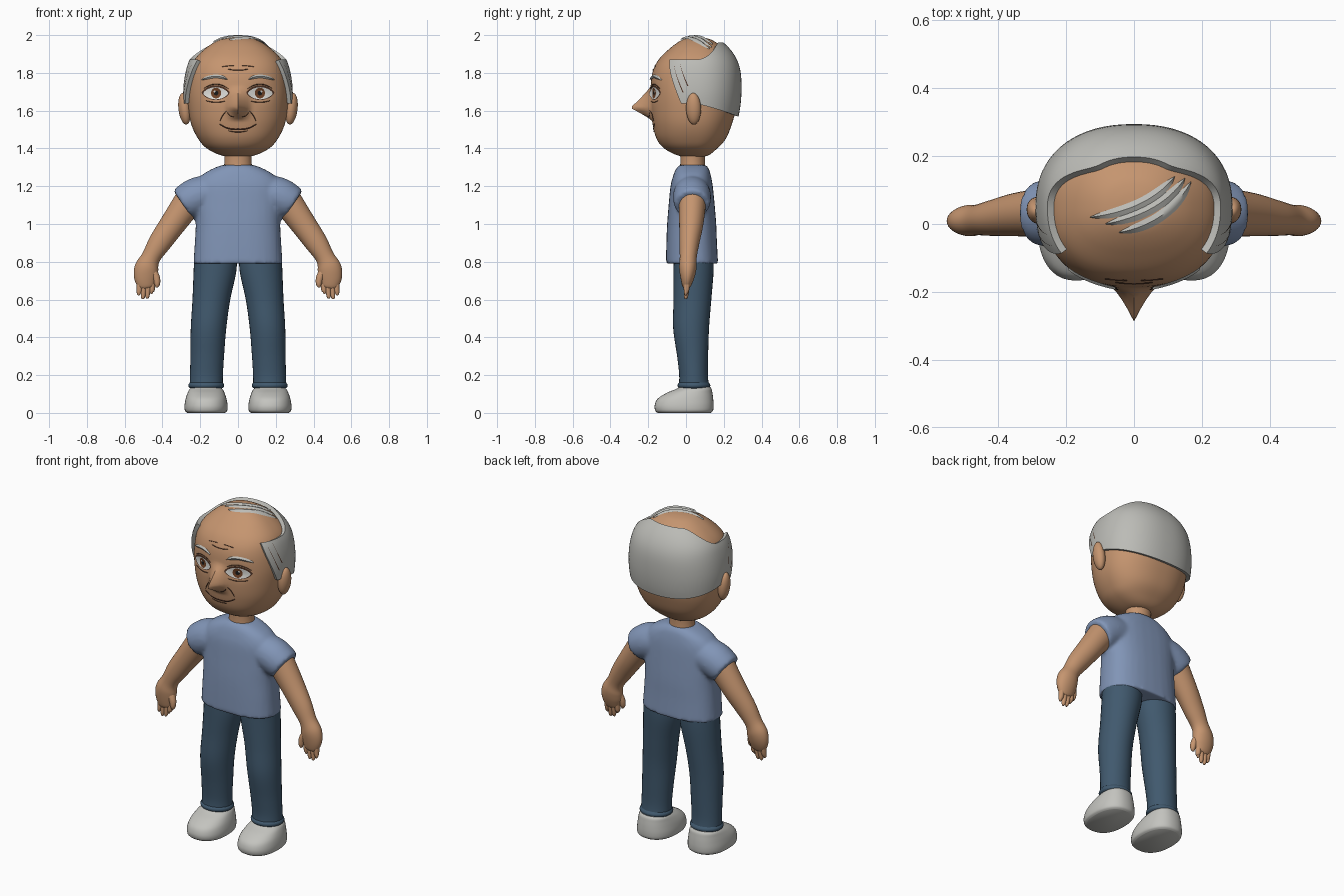
import bpy, bmesh, math
from mathutils import Vector
from mathutils.bvhtree import BVHTree

if "Cube" in bpy.data.objects:
    bpy.data.objects.remove(bpy.data.objects["Cube"])


def material(name, r, g, b):
    m = bpy.data.materials.new(name)
    m.use_nodes = True
    m.diffuse_color = (r, g, b, 1)
    bsdf = m.node_tree.nodes["Principled BSDF"]
    bsdf.inputs["Base Color"].default_value = (r, g, b, 1)
    bsdf.inputs["Roughness"].default_value = 0.7
    return m


SKIN = material("skin", .56, .30, .16)
SHIRT = material("shirt blue", .22, .30, .47)
JEANS = material("jeans navy", .052, .10, .155)
HAIR = material("grey hair", .50, .50, .47)
SHOE = material("shoe off-white", .55, .55, .52)
LINE = material("dark brown line", .08, .035, .02)
WHITE = material("eye white", .75, .75, .72)
IRIS = material("brown iris", .16, .055, .02)
BLACK = material("pupil black", .01, .01, .01)


def finish(ob, angle=45):
    bpy.ops.object.select_all(action='DESELECT')
    ob.select_set(True)
    bpy.context.view_layer.objects.active = ob
    bpy.ops.object.shade_smooth_by_angle(angle=math.radians(angle))
    return ob


def grid(name, rows, mat, closed=False, caps=False, out=None, mirror=False):
    """Mesh from rows of points; out gives the facing of an open plate."""
    n = len(rows[0])
    bm = bmesh.new()
    vs = [[bm.verts.new(p) for p in row] for row in rows]
    for a, b in zip(vs, vs[1:]):
        for j in range(n if closed else n - 1):
            k = (j + 1) % n
            bm.faces.new((a[j], a[k], b[k], b[j]))
    if caps:
        bm.faces.new(vs[0])
        bm.faces.new(vs[-1])
    bmesh.ops.remove_doubles(bm, verts=bm.verts, dist=1e-5)
    bmesh.ops.recalc_face_normals(bm, faces=bm.faces)
    if out and sum(f.normal.dot(out) for f in bm.faces) < 0:
        bmesh.ops.reverse_faces(bm, faces=bm.faces)
    me = bpy.data.meshes.new(name)
    bm.to_mesh(me)
    bm.free()
    me.materials.append(mat)
    ob = bpy.data.objects.new(name, me)
    bpy.context.collection.objects.link(ob)
    if mirror:
        ob.modifiers.new("mirror", 'MIRROR').use_mirror_merge = False
    return finish(ob)


def smooth_path(rows, k):
    """Catmull-Rom interpolation through rows of numbers."""
    res = []
    for i in range(len(rows) - 1):
        quad = (rows[max(i - 1, 0)], rows[i], rows[i + 1], rows[min(i + 2, len(rows) - 1)])
        for s in range(k):
            t = s / k
            res.append([b + .5 * t * (c - a + t * (2*a - 5*b + 4*c - d + t * (3*(b - c) + d - a)))
                        for a, b, c, d in zip(*quad)])
    return res + [list(rows[-1])]


def spow(v, e):
    return math.copysign(abs(v) ** e, v)


def tube(name, sections, mat, upright=False, mirror=False, power=2, k=5, n=32):
    """Loft through (x, y, z, half width, half depth) sections."""
    secs = smooth_path(sections, k)
    pts = [Vector(s[:3]) for s in secs]
    rows = []
    for i, s in enumerate(secs):
        tan = pts[min(i + 1, len(pts) - 1)] - pts[max(i - 1, 0)]
        wide = Vector((1, 0, 0)) if upright else Vector((0, 1, 0)).cross(tan).normalized()
        rows.append([pts[i] + wide * s[3] * spow(math.cos(a), 2 / power)
                     + Vector((0, s[4] * spow(math.sin(a), 2 / power), 0))
                     for a in (math.tau * j / n for j in range(n))])
    return grid(name, rows, mat, True, True, mirror=mirror)


# Head: z, half width, front y, back y
HEAD_Y = .05
head_rows = smooth_path([
    (1.352, .0, .05, .05), (1.362, .085, -.04, .115), (1.40, .165, -.115, .165),
    (1.45, .21, -.155, .21), (1.52, .245, -.175, .24), (1.6, .262, -.185, .262),
    (1.7, .268, -.188, .272), (1.8, .256, -.178, .268), (1.87, .23, -.145, .245),
    (1.93, .172, -.085, .2), (1.97, .11, -.03, .145), (1.985, .06, .01, .10),
    (1.99, 0, .05, .05)], 8)


def head_point(row, phi):
    z, rx, yf, yb = row
    c = spow(math.cos(phi), .87)
    depth = yb - HEAD_Y if c > 0 else HEAD_Y - yf
    return Vector((rx * spow(math.sin(phi), .87), HEAD_Y + depth * c, z))


def head_at(z, phi):
    for a, b in zip(head_rows, head_rows[1:]):
        if a[0] <= z <= b[0]:
            t = (z - a[0]) / (b[0] - a[0])
            return head_point([p + (q - p) * t for p, q in zip(a, b)], phi)


def shaped(p):
    """Pulls out the nose and presses in the eye sockets."""
    if p.y < 0:
        x, z = abs(p.x), p.z
        rise = (1.73 - z) / .115 if z > 1.615 else (z - 1.545) / .07
        p.y -= .108 * max(0, rise) ** 1.2 * max(0, 1 - x / .075) ** 1.5
        p.y += .012 * math.exp(-((x - .118) / .05) ** 2 - ((z - 1.69) / .035) ** 2)
    return p


head = grid("head", [[shaped(head_point(r, math.tau * j / 128)) for j in range(128)]
                     for r in head_rows], SKIN, True)
bm = bmesh.new()
bm.from_mesh(head.data)
surface = BVHTree.FromBMesh(bm)
bm.free()


def project(p, lift, top=False):
    """Drops a 2D point onto the face, or onto the crown."""
    if top:
        return surface.ray_cast(Vector((p.x, p.y, 3)), Vector((0, 0, -1)))[0] + Vector((0, 0, lift))
    return surface.ray_cast(Vector((p.x, -2, p.y)), Vector((0, 1, 0)))[0] - Vector((0, lift, 0))


def ribbon(name, p0, p1, p2, width, mat, lift=.004, both=True, top=False):
    p0, p1, p2 = Vector(p0), Vector(p1), Vector(p2)
    rows = []
    for i in range(21):
        t = i / 20
        p = p0 * (1 - t) ** 2 + p1 * 2 * t * (1 - t) + p2 * t * t
        d = ((p1 - p0) * (1 - t) + (p2 - p1) * t).normalized()
        w = width * (1.03 - (2 * t - 1 if both else t) ** 4)
        rows.append([project(p + Vector((-d.y, d.x)) * w * s, lift * (1 - .6 * abs(s)), top)
                     for s in (-1, -.5, 0, .5, 1)])
    return grid(name, rows, mat, out=Vector((0, 0, 1) if top else (0, -1, 0)), mirror=not top)


def patch(name, x, z, rx, rz, mat, lift, almond=0):
    rows = [[project(Vector((x + rx * r * math.cos(a),
                             z + rz * r * math.sin(a) * abs(math.sin(a)) ** almond)), lift)
             for a in (math.tau * j / 28 for j in range(28))] for r in (0, .25, .5, .75, 1)]
    return grid(name, rows, mat, True, out=Vector((0, -1, 0)), mirror=True)


# Eyes
patch("eye_outlines", .118, 1.695, .074, .039, LINE, .003, .4)
patch("eye_whites", .118, 1.692, .066, .032, WHITE, .005, .4)
patch("irises", .116, 1.693, .027, .028, IRIS, .007)
patch("pupils", .116, 1.693, .012, .012, BLACK, .0085)
patch("eye_glints", .124, 1.702, .005, .005, WHITE, .0095)

# Brows, mouth and skin lines
ribbon("eyebrows", (.055, 1.765), (.115, 1.80), (.195, 1.762), .009, HAIR, .012)
ribbon("mouth", (0, 1.502), (.06, 1.498), (.10, 1.532), .005, LINE, both=False)
ribbon("lower_lip_line", (0, 1.487), (.03, 1.487), (.05, 1.494), .002, LINE, both=False)
ribbon("smile_lines", (.06, 1.60), (.085, 1.575), (.095, 1.545), .002, LINE)
ribbon("nostril_lines", (.02, 1.568), (.045, 1.565), (.055, 1.59), .002, LINE)
ribbon("eyelid_creases", (.05, 1.715), (.115, 1.765), (.185, 1.715), .002, LINE)
ribbon("eye_bag_lines", (.065, 1.652), (.118, 1.635), (.175, 1.655), .002, LINE)
ribbon("lower_forehead_line", (0, 1.815), (.03, 1.815), (.055, 1.82), .0025, LINE, both=False)
ribbon("upper_forehead_line", (.02, 1.838), (.05, 1.84), (.085, 1.832), .002, LINE)

# Combed strands on the crown
for i, (a, b, c) in enumerate((((-.13, .02), (.04, .04), (.12, .14)),
                               ((-.085, .0), (.08, .03), (.15, .135)),
                               ((-.045, -.025), (.10, .0), (.168, .125)))):
    ribbon(f"crown_strand_{i + 1}", a, b, c, .015, HAIR, .011, top=True)


# Hair wrapping the sides and back
def hair_point(u, v, lift):
    phi = u * math.radians(104 + 21 * v)
    c = max(0, math.cos(phi))
    s = min(1, c / .85)
    low, high = 1.64 - .065 * c, 1.86 + .085 * s * s * (3 - 2 * s)
    p = head_at(low + (high - low) * v, phi)
    n = Vector((p.x / .072, (p.y - HEAD_Y) / .058, (p.z - 1.68) / .10)).normalized()
    return p + n * lift


COLS, ROWS = 72, 16
rows = []
for i in range(-1, ROWS + 2):
    v = min(max(i, 0), ROWS) / ROWS
    rows.append([hair_point(min(max(j, 0), COLS) / COLS * 2 - 1, v,
                            .022 if 0 <= i <= ROWS and 0 <= j <= COLS else -.006)
                 for j in range(-1, COLS + 2)])
grid("side_and_back_hair", rows, HAIR)

# Partings in the sideburns
for i, (u, v0) in enumerate(((.93, .25), (.86, .4))):
    rows = [[hair_point(u + .006 * s * (1 - t) + .01 * t, v0 + (.93 - v0) * t, .0245)
             for s in (-1, 1)] for t in (k / 8 for k in range(9))]
    grid(f"sideburn_partings_{i + 1}", rows, LINE, out=Vector((1, 0, 0)), mirror=True)

# Ears
for side, s in (("left", 1), ("right", -1)):
    bpy.ops.mesh.primitive_uv_sphere_add(segments=24, ring_count=16, location=(s * .283, .04, 1.61),
                                         rotation=(0, s * .12, s * -.2))
    ear = bpy.context.object
    ear.name = side + "_ear"
    ear.scale = (.032, .04, .084)
    ear.data.materials.append(SKIN)
    finish(ear)

tube("neck", [(0, .035, 1.26, .08, .07), (0, .035, 1.33, .072, .065), (0, .035, 1.42, .076, .068)],
     SKIN, upright=True)

# Shirt: torso and sleeves fused into one soft surface
shirt = tube("shirt", [(0, .032, .79, .236, .138), (0, .03, .9, .229, .134), (0, .03, 1.0, .224, .13),
                       (0, .03, 1.1, .228, .122), (0, .03, 1.2, .228, .112), (0, .032, 1.255, .195, .1),
                       (0, .034, 1.29, .14, .088), (0, .035, 1.312, .085, .072)],
             SHIRT, upright=True, power=2.5)
sleeves = [tube("sleeve", [(s * .08, .032, 1.175, .09, .09), (s * .2, .032, 1.15, .102, .1),
                           (s * .262, .032, 1.122, .097, .098), (s * .292, .032, 1.103, .088, .09)],
                SHIRT) for s in (1, -1)]
for ob in sleeves + [shirt]:
    ob.select_set(True)
bpy.context.view_layer.objects.active = shirt
bpy.ops.object.join()
remesh = shirt.modifiers.new("fuse", 'REMESH')
remesh.mode = 'VOXEL'
remesh.voxel_size = .011
remesh.use_smooth_shade = True
soften = shirt.modifiers.new("soften", 'SMOOTH')
soften.factor = .5
soften.iterations = 5

# Arms and hands
tube("arms", [(.25, .035, 1.135, .08, .074), (.345, .028, 1.0, .068, .064), (.415, .018, .9, .06, .053),
              (.46, .012, .825, .05, .045), (.483, .01, .77, .063, .046), (.489, .008, .72, .062, .038),
              (.488, .004, .675, .046, .024), (.487, .002, .66, .03, .014)], SKIN, mirror=True)
for i, (x, tip) in enumerate(((.455, .63), (.477, .605), (.500, .602), (.522, .622))):
    tube(f"fingers_{i + 1}", [(x, .006, .70, .016, .018), (x, .003, .655, .015, .015),
                              (x + .003, 0, tip + .012, .011, .01), (x + .003, -.002, tip, .004, .004)],
         SKIN, mirror=True, n=12)
tube("thumbs", [(.455, .005, .755, .024, .026), (.433, -.004, .715, .02, .02),
                (.428, -.008, .682, .015, .015), (.432, -.01, .664, .006, .006)], SKIN, mirror=True, n=16)

# Jeans
tube("jeans_legs", [(.118, .04, .86, .112, .105), (.122, .04, .75, .113, .106), (.141, .034, .6, .1, .1),
                    (.156, .027, .45, .094, .095), (.163, .035, .3, .089, .082),
                    (.167, .04, .2, .087, .076), (.168, .042, .14, .088, .08)],
     JEANS, upright=True, mirror=True)
tube("jeans_cuffs", [(.168, .042, .13, .084, .076), (.168, .042, .138, .093, .085),
                     (.168, .042, .15, .094, .086), (.168, .042, .162, .086, .077)],
     JEANS, upright=True, mirror=True)

# Shoes
tube("shoes", [(.169, -.01, .0, .1, .14), (.169, -.01, .012, .112, .153), (.169, -.01, .04, .114, .156),
               (.169, -.003, .075, .108, .147), (.169, .018, .105, .098, .122),
               (.169, .04, .125, .088, .096), (.169, .048, .137, .074, .08)],
     SHOE, upright=True, mirror=True, power=2.3, n=40)
